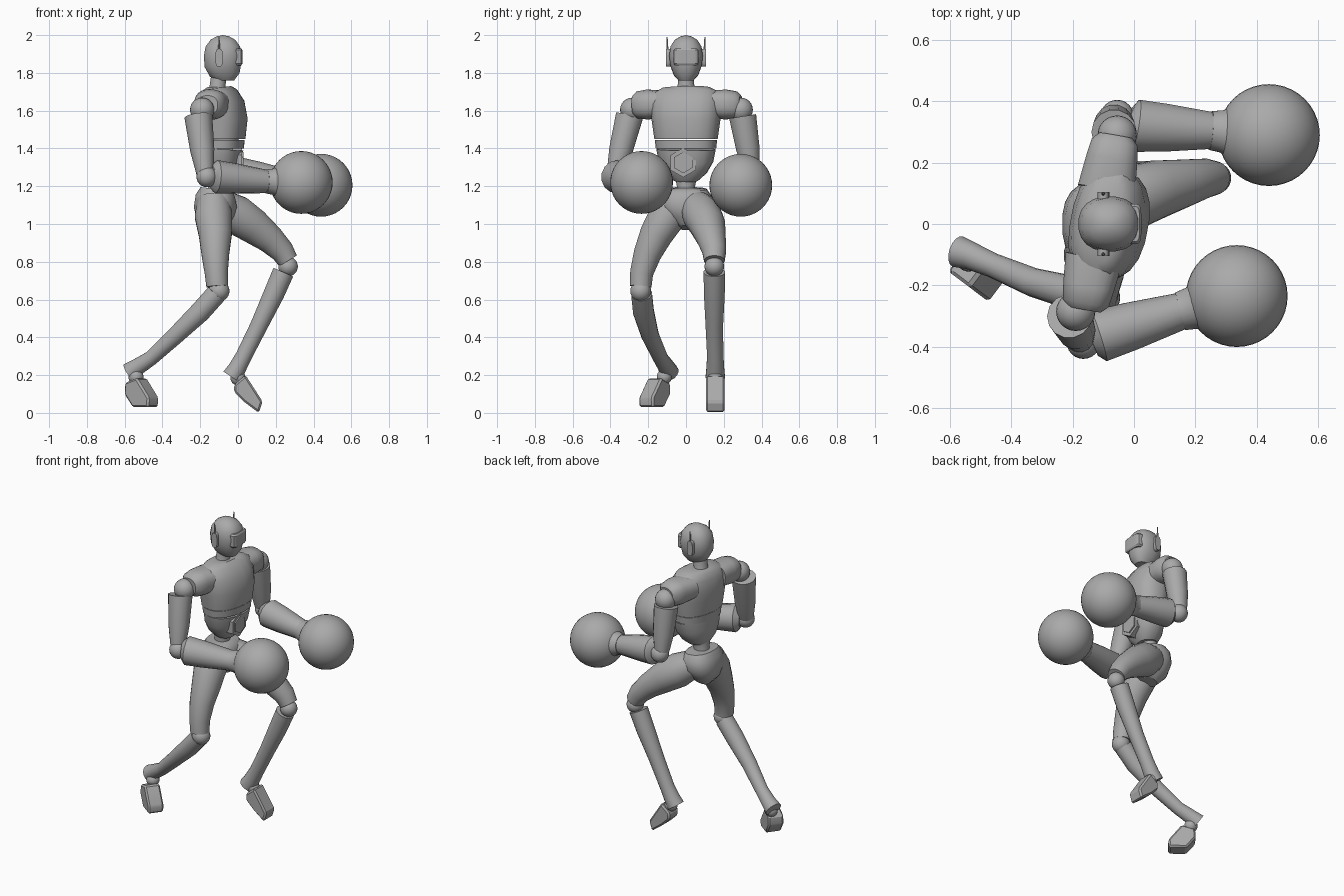
import bpy, bmesh
from math import sin, cos, pi, radians
from mathutils import Vector, Matrix

cube = bpy.data.objects.get("Cube")
if cube:
    bpy.data.objects.remove(cube, do_unlink=True)

grey = bpy.data.materials.new("plain_grey")
grey.use_nodes = True
grey.diffuse_color = (.4, .4, .4, 1)
grey.node_tree.nodes["Principled BSDF"].inputs["Base Color"].default_value = grey.diffuse_color

ACROSS = Vector((0, 1, 0))
FORWARD = Vector((1, 0, 0))
TWIST = radians(-11)
TWISTED_ACROSS = Vector((-sin(TWIST), cos(TWIST), 0))


def finish(name, bm, angle=40):
    """Turn a bmesh into a smooth shaded object."""
    bmesh.ops.remove_doubles(bm, verts=bm.verts, dist=.0005)
    bmesh.ops.recalc_face_normals(bm, faces=bm.faces)
    mesh = bpy.data.meshes.new(name)
    bm.to_mesh(mesh)
    bm.free()
    mesh.materials.append(grey)
    obj = bpy.data.objects.new(name, mesh)
    bpy.context.collection.objects.link(obj)
    bpy.ops.object.select_all(action='DESELECT')
    obj.select_set(True)
    bpy.context.view_layer.objects.active = obj
    bpy.ops.object.shade_smooth_by_angle(angle=radians(angle))
    return obj


def loft(name, sections, side=ACROSS, sides=20, power=2.0, angle=40):
    """Skin rounded rings along a path; each section is x, y, z, side radius, depth radius."""
    bm = bmesh.new()
    points = [Vector(s[:3]) for s in sections]
    rings = []
    for i, section in enumerate(sections):
        before, after = points[max(i - 1, 0)], points[min(i + 1, len(points) - 1)]
        tangent = (after - before).normalized()
        across = (side - tangent * side.dot(tangent)).normalized()
        depth = across.cross(tangent)
        ring = []
        for k in range(sides):
            a = 2 * pi * (k + .5) / sides
            u, v = [abs(f) ** (2 / power) * (1 if f > 0 else -1) for f in (cos(a), sin(a))]
            ring.append(bm.verts.new(points[i] + across * u * section[3] + depth * v * section[4]))
        rings.append(ring)
    for low, high in zip(rings, rings[1:]):
        for k in range(sides):
            n = (k + 1) % sides
            bm.faces.new((low[k], low[n], high[n], high[k]))
    bm.faces.new(rings[0])
    bm.faces.new(rings[-1])
    return finish(name, bm, angle)


def stack(name, levels, side=ACROSS, **options):
    """Loft straight up; each level is x, z, half width, half depth."""
    return loft(name, [(x, 0, z, w, d) for x, z, w, d in levels], side, **options)


def tube(name, sections, **options):
    """Loft with round rings; each section is x, y, z, radius."""
    return loft(name, [(*s, s[-1]) for s in sections], **options)


def ball(name, centre, radius, segments=24):
    bm = bmesh.new()
    bmesh.ops.create_uvsphere(bm, u_segments=segments, v_segments=segments // 2, radius=radius,
                              matrix=Matrix.Translation(centre))
    return finish(name, bm, 60)


def foot(name, profile, centre, yaw, half_width):
    """Extrude a side profile across the foot, then turn it to its heading."""
    bm = bmesh.new()
    face = bm.faces.new([bm.verts.new((x, -half_width, z)) for x, z in profile])
    extruded = bmesh.ops.extrude_face_region(bm, geom=[face])["geom"]
    moved = [g for g in extruded if isinstance(g, bmesh.types.BMVert)]
    bmesh.ops.translate(bm, verts=moved, vec=ACROSS * half_width * 2)
    bmesh.ops.bevel(bm, geom=list(bm.edges), offset=.01, segments=1, affect='EDGES')
    bm.transform(Matrix.Translation(centre) @ Matrix.Rotation(radians(yaw), 4, 'Z'))
    return finish(name, bm, 25)


# Head, face plate and neck
stack("head", [(-.07, 1.76, .04, .05), (-.07, 1.79, .066, .08), (-.08, 1.84, .084, .098),
               (-.08, 1.89, .09, .102), (-.08, 1.94, .083, .092), (-.08, 1.975, .06, .066),
               (-.08, 1.993, .03, .034), (-.08, 2, 0, 0)], power=2.3)
stack("visor", [(-.01, 1.84, .058, .028), (-.01, 1.85, .066, .034),
                (-.01, 1.92, .066, .034), (-.01, 1.93, .058, .028)], power=5, angle=25)
stack("neck", [(-.11, 1.68, .06, .055), (-.11, 1.72, .045, .042), (-.1, 1.79, .042, .042)])

# Ear discs and antennas
for label, sign in (("left", 1), ("right", -1)):
    loft(label + "_ear", [(-.1, sign * y, 1.88, .02, .048) for y in (.07, .105)],
         side=FORWARD, sides=16, power=3)
    tube(label + "_antenna", [(-.1, sign * .098, 1.9, .007), (-.1, sign * .1, 1.99, .003)], sides=8)

# Chest, rib band, belly and waist, all turned with the shoulders
stack("chest", [(-.08, 1.45, .168, .115), (-.08, 1.55, .182, .127), (-.09, 1.63, .19, .12),
                (-.105, 1.69, .18, .095), (-.11, 1.72, .13, .07), (-.11, 1.725, .06, .05)],
      TWISTED_ACROSS, power=2.4)
stack("rib_band", [(-.08, 1.4, .16, .107), (-.08, 1.446, .165, .111)], TWISTED_ACROSS, power=2.4)
stack("belly", [(-.1, 1.23, .065, .06), (-.095, 1.27, .11, .085),
                (-.085, 1.33, .145, .1), (-.08, 1.396, .158, .105)], TWISTED_ACROSS, power=2.3)
stack("waist", [(-.12, 1.13, .055, .06), (-.115, 1.18, .045, .045), (-.11, 1.26, .06, .055)])

# Hexagonal belly plates
for name, start, end, radius in (("belly_plate", -.03, .02, .078), ("belly_button_plate", .0, .028, .056)):
    loft(name, [(x, -.015, 1.325, radius, radius) for x in (start, end)], sides=6, angle=20)

# Shoulder blocks run out from the chest to the arm sockets
for label, sign, x, y in (("left", 1, -.06, .28), ("right", -1, -.16, -.27)):
    loft(label + "_shoulder", [(-.11 + (x + .11) * t, y * t, 1.64 - .01 * t, depth, height)
                               for t, depth, height in ((.4, .095, .07), (.75, .085, .08),
                                                        (.95, .077, .072), (1.03, .055, .05))],
         side=FORWARD, power=2.5)

# Arms: socket ball, upper arm, elbow, forearm, cuff and round glove
arms = {
    "right": dict(socket=(-.19, -.285, 1.605), top=(-.21, -.3, 1.57), bottom=(-.175, -.375, 1.27),
                  elbow=(-.165, -.385, 1.25), start=(-.115, -.365, 1.25), wrist=(.15, -.285, 1.225),
                  glove=(.335, -.235, 1.22)),
    "left": dict(socket=(-.055, .29, 1.605), top=(-.065, .3, 1.57), bottom=(-.065, .345, 1.29),
                 elbow=(-.055, .35, 1.27), start=(.005, .32, 1.265), wrist=(.25, .305, 1.23),
                 glove=(.44, .29, 1.205)),
}
for label, arm in arms.items():
    p = {key: Vector(value) for key, value in arm.items()}
    ball(label + "_shoulder_ball", p["socket"], .064)
    middle = p["top"].lerp(p["bottom"], .6)
    tube(label + "_upper_arm", [(*p["top"], .074), (*middle, .064), (*p["bottom"], .046)], sides=14)
    ball(label + "_elbow", p["elbow"], .055)
    middle = p["start"].lerp(p["wrist"], .4)
    tube(label + "_forearm", [(*p["start"].lerp(p["elbow"], .5), .06), (*p["start"], .088),
                              (*middle, .08), (*p["wrist"], .062)], sides=14)
    tube(label + "_cuff", [(*p["wrist"], .064), (*p["wrist"].lerp(p["glove"], .2), .07),
                           (*p["wrist"].lerp(p["glove"], .5), .115)])
    ball(label + "_glove", p["glove"], .166, 40)

# Hips
stack("pelvis", [(-.11, .98, .04, .06), (-.12, 1.03, .1, .1), (-.12, 1.09, .14, .115),
                 (-.12, 1.15, .135, .105), (-.115, 1.185, .11, .085), (-.115, 1.19, .06, .05)], power=2.4)

# Thighs
tube("right_thigh", [(-.13, -.06, 1.13, .085), (-.13, -.1, 1.04, .1), (-.12, -.16, .94, .088),
                     (-.12, -.205, .84, .074), (-.115, -.235, .74, .062), (-.11, -.24, .67, .058)])
tube("left_thigh", [(-.09, .05, 1.1, .085), (-.01, .085, 1.05, .105), (.08, .115, .99, .095),
                    (.17, .135, .92, .077), (.235, .15, .855, .064), (.265, .15, .805, .055)])

# Knees
ball("right_knee", (-.1, -.24, .645), .055)
ball("left_knee", (.265, .15, .775), .052)

# Shins, flaring to the ankle
tube("right_shin", [(-.115, -.235, .63, .056), (-.2, -.225, .535, .056), (-.33, -.19, .41, .047),
                    (-.46, -.135, .29, .04), (-.53, -.105, .245, .045), (-.575, -.09, .215, .052)], sides=16)
tube("left_shin", [(.24, .15, .745, .058), (.19, .15, .63, .056), (.11, .15, .46, .047),
                   (.03, .155, .3, .044), (-.005, .155, .235, .048), (-.035, .155, .19, .052)], sides=16)

# Ankles and feet
ball("right_ankle", (-.54, -.115, .19), .04)
ball("left_ankle", (.0, .155, .185), .04)
foot("right_foot", [(-.06, .16), (.02, .185), (.1, .08), (.095, .03), (-.01, .03), (-.065, .1)],
     (-.525, -.155, 0), -37, .048)
foot("left_foot", [(-.02, .15), (.04, .2), (.13, .06), (.11, 0), (.03, .06), (-.02, .11)],
     (0, .155, 0), 0, .05)
